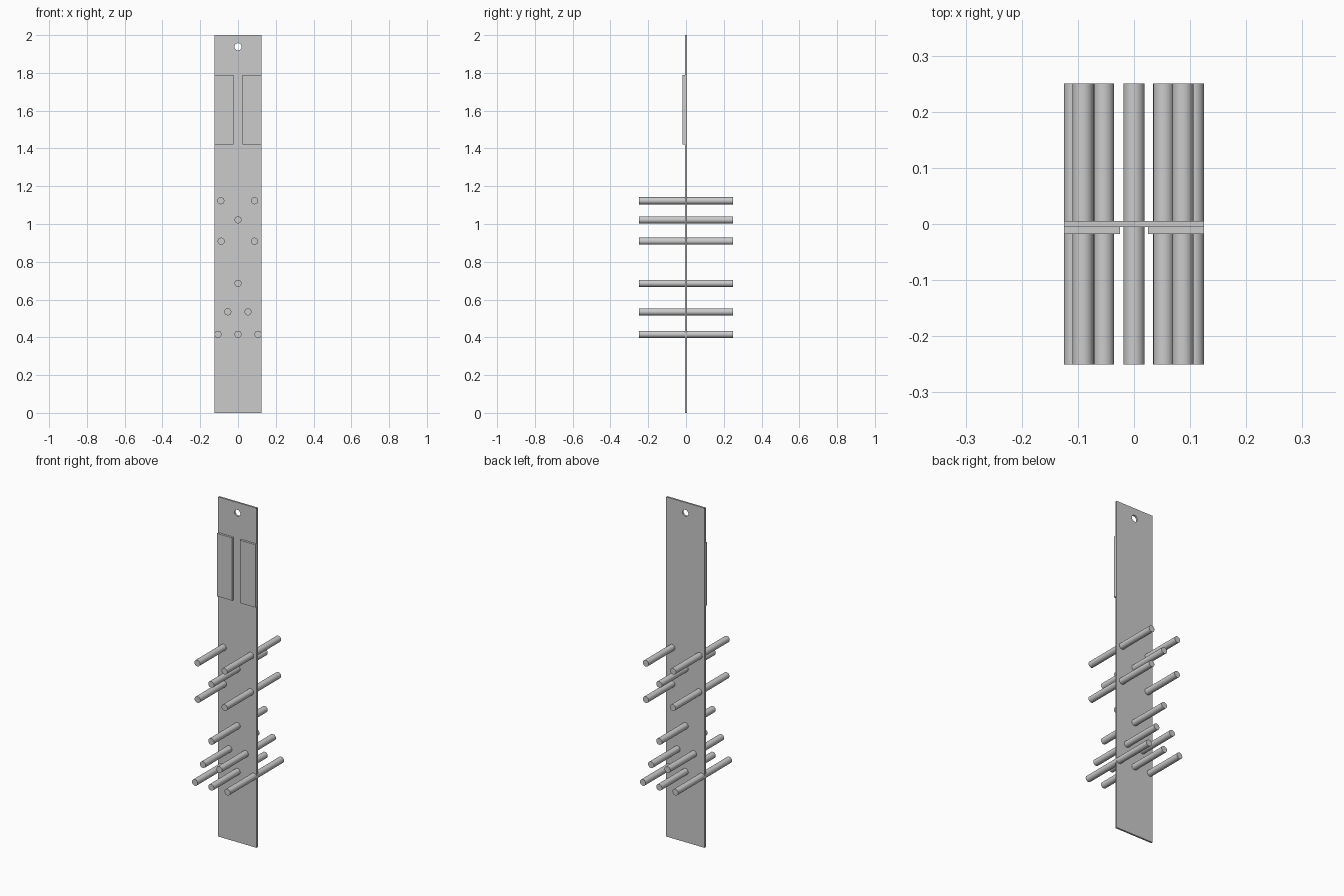
import bpy, math

if "Cube" in bpy.data.objects:
    bpy.data.objects.remove(bpy.data.objects["Cube"])

BOARD_HALF_W, BOARD_H, BOARD_T = 0.125, 2.0, 0.0105
HOLE_Z, HOLE_R = 1.938, 0.019
ROD_R, ROD_LEN = 0.0187, 0.5


def add_loop(curve, points):
    spline = curve.splines.new('POLY')
    spline.points.add(len(points) - 1)
    for p, (x, z) in zip(spline.points, points):
        p.co = (x, z, 0, 1)
    spline.use_cyclic_u = True


def add_box(name, x0, x1, y0, y1, z0, z1):
    bpy.ops.mesh.primitive_cube_add(
        size=1, location=((x0 + x1) / 2, (y0 + y1) / 2, (z0 + z1) / 2))
    ob = bpy.context.object
    ob.name = name
    ob.scale = (x1 - x0, y1 - y0, z1 - z0)
    bpy.ops.object.transform_apply(location=False, rotation=False, scale=True)


def add_rod(name, x, z):
    bpy.ops.mesh.primitive_cylinder_add(
        vertices=48, radius=ROD_R, depth=ROD_LEN,
        location=(x, 0, z), rotation=(math.pi / 2, 0, 0))
    bpy.context.object.name = name
    bpy.ops.object.shade_smooth_by_angle(angle=math.radians(30))


# Board: extruded outline with a round hanging hole
outline = bpy.data.curves.new("board", 'CURVE')
outline.dimensions = '2D'
outline.fill_mode = 'BOTH'
outline.extrude = BOARD_T / 2
w = BOARD_HALF_W
add_loop(outline, [(-w, 0), (w, 0), (w, BOARD_H), (-w, BOARD_H)])
add_loop(outline, [(HOLE_R * math.cos(i * math.tau / 48),
                    HOLE_Z + HOLE_R * math.sin(i * math.tau / 48)) for i in range(48)])
board = bpy.data.objects.new("board", outline)
board.rotation_euler.x = math.pi / 2
bpy.context.collection.objects.link(board)
bpy.context.view_layer.objects.active = board
board.select_set(True)
bpy.ops.object.convert(target='MESH')
bpy.ops.object.shade_smooth_by_angle(angle=math.radians(30))

# Two raised pads on the front face
for side, x0, x1 in (("left", -w, -0.025), ("right", 0.025, w)):
    add_box(f"{side}_pad", x0, x1, -0.018, -BOARD_T / 2, 1.42, 1.79)

# Rods passing through the board, row by row from the top
rows = [
    (1.123, (-0.091, 0.087)),
    (1.022, (0,)),
    (0.909, (-0.089, 0.087)),
    (0.686, (0,)),
    (0.535, (-0.054, 0.053)),
    (0.416, (-0.106, 0, 0.106)),
]
for r, (z, xs) in enumerate(rows, 1):
    for c, x in enumerate(xs, 1):
        add_rod(f"rod_row{r}_{c}", x, z)
